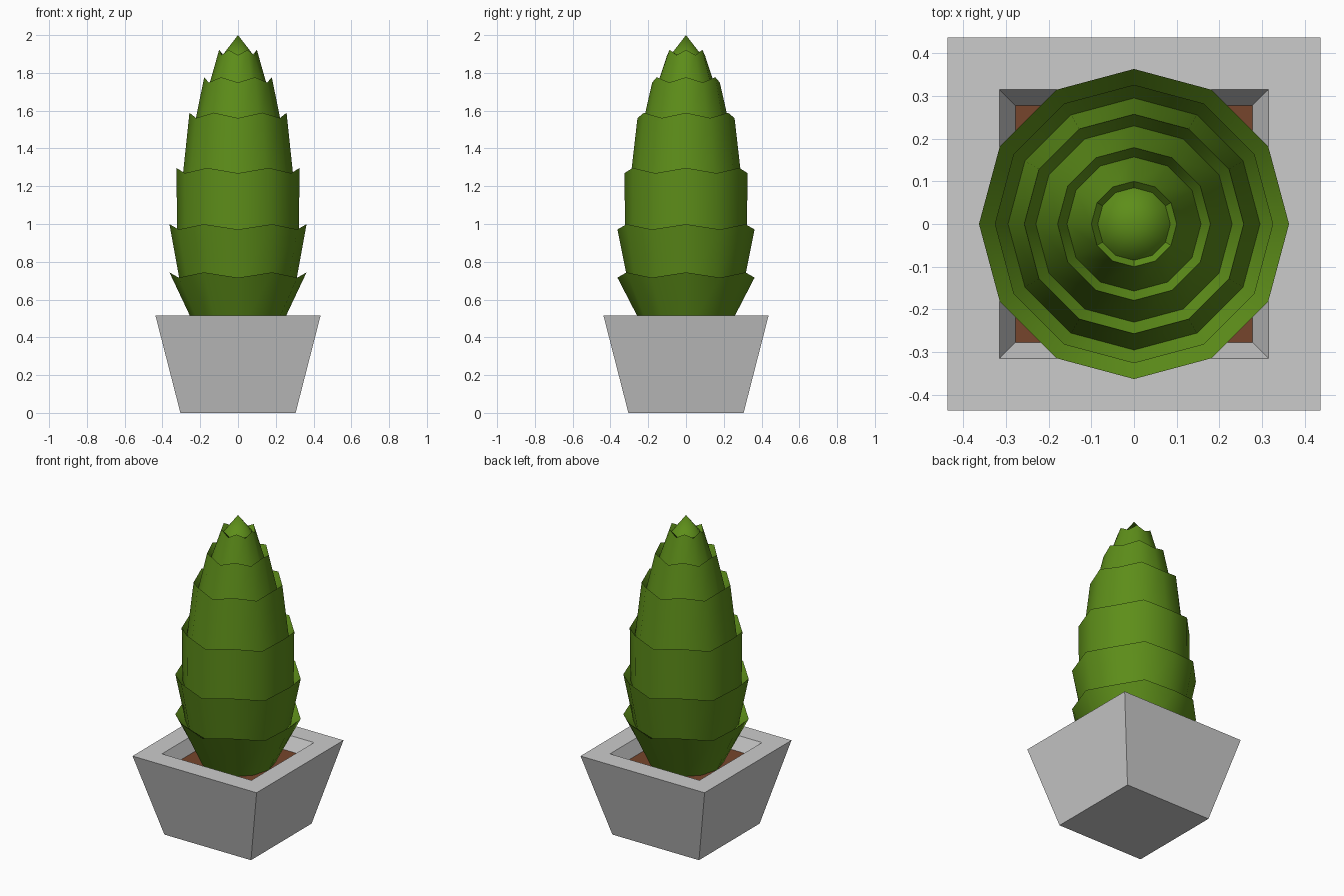
import bpy, bmesh, math

if "Cube" in bpy.data.objects:
    bpy.data.objects.remove(bpy.data.objects["Cube"])


def material(name, color):
    m = bpy.data.materials.new(name)
    m.diffuse_color = color
    m.use_nodes = True
    m.node_tree.nodes["Principled BSDF"].inputs["Base Color"].default_value = m.diffuse_color
    return m


def lathe(name, rings, sides, turn=0.0, tip=None, cap=False, mat=None, smooth=False):
    """Stack rings of (radius, z, zigzag) into a faceted surface."""
    bm = bmesh.new()
    loops = []
    for r, z, zig in rings:
        loop = []
        for i in range(sides):
            a = turn + 2 * math.pi * i / sides
            loop.append(bm.verts.new((r * math.cos(a), r * math.sin(a),
                                      z + (zig if i % 2 == 0 else -zig))))
        loops.append(loop)
    for lo, hi in zip(loops, loops[1:]):
        for i in range(sides):
            j = (i + 1) % sides
            bm.faces.new((lo[i], lo[j], hi[j], hi[i]))
    if cap:
        bm.faces.new(loops[0][::-1])
    if tip is not None:
        top = bm.verts.new((0, 0, tip))
        for i in range(sides):
            bm.faces.new((loops[-1][i], loops[-1][(i + 1) % sides], top))
    me = bpy.data.meshes.new(name)
    bm.to_mesh(me)
    bm.free()
    ob = bpy.data.objects.new(name, me)
    bpy.context.collection.objects.link(ob)
    if mat:
        me.materials.append(mat)
    if smooth:
        bpy.ops.object.select_all(action='DESELECT')
        ob.select_set(True)
        bpy.context.view_layer.objects.active = ob
        bpy.ops.object.shade_smooth_by_angle(angle=math.radians(40))
    return ob


R2 = math.sqrt(2)
SOIL_Z = 0.435

# square tapered pot with a recessed inside
pot = [(0.305, 0), (0.437, 0.515), (0.315, 0.515), (0.277, SOIL_Z)]
lathe("pot", [(h * R2, z, 0) for h, z in pot], 4, math.pi / 4, cap=True)

# soil surface
lathe("soil", [(0.277 * R2, SOIL_Z, 0)], 4, math.pi / 4, tip=SOIL_Z,
      mat=material("soil_brown", (0.18, 0.06, 0.025, 1)))

# plant: tiers of (bottom radius, bottom z, top radius, top z) with zigzag rims
tiers = [(0.21, 0.42, 0.363, 0.73),
         (0.305, 0.68, 0.363, 0.985),
         (0.322, 0.935, 0.326, 1.283),
         (0.295, 1.23, 0.257, 1.575),
         (0.230, 1.525, 0.179, 1.763),
         (0.157, 1.72, 0.10, 1.908)]
rings = []
for rb, zb, rt, zt in tiers:
    rings += [(rb, zb, 0), (rt, zt, 0.014)]
rings.append((0.085, 1.89, 0))
lathe("plant", rings, 12, tip=2.0, cap=True, smooth=True,
      mat=material("leaf_green", (0.11, 0.27, 0.01, 1)))
